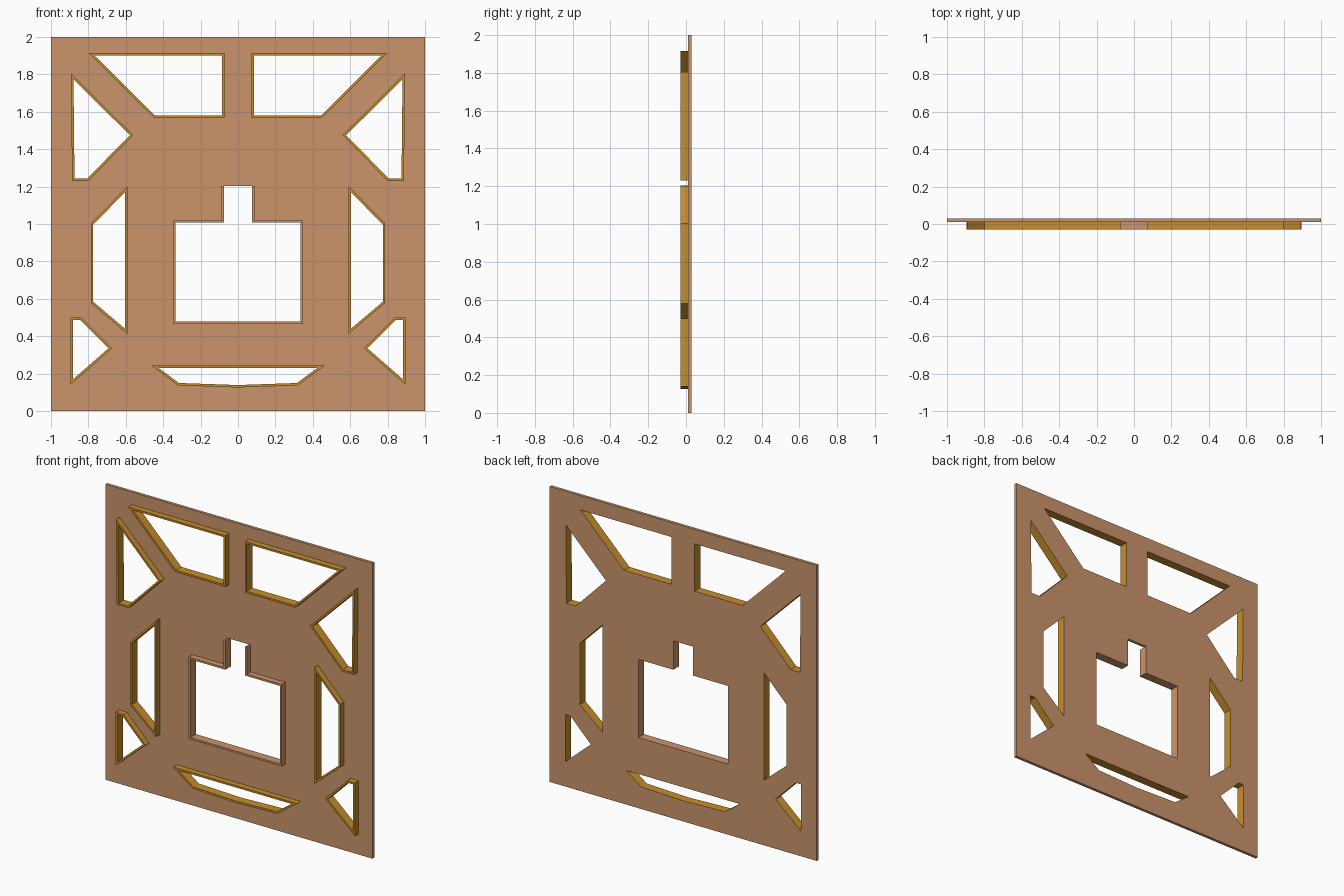
import bpy, bmesh
from mathutils import Vector

if "Cube" in bpy.data.objects:
    bpy.data.objects.remove(bpy.data.objects["Cube"])

FRONT, FACE, BACK = -0.03, 0.01, 0.03
RIM = 0.013


def material(name, rgb):
    m = bpy.data.materials.new(name)
    m.diffuse_color = (*rgb, 1)
    m.use_nodes = True
    m.node_tree.nodes["Principled BSDF"].inputs["Base Color"].default_value = m.diffuse_color
    return m


tan = material("tan_board", (0.60, 0.30, 0.15))
amber = material("amber_trim", (0.58, 0.27, 0.025))


def mirror(pts):
    return [(-x, z) for x, z in reversed(pts)]


def inset(pts, d):
    # mitred inward offset of a closed outline
    p = [Vector(q) for q in pts]
    n = len(p)
    area = sum(p[i - 1].x * p[i].y - p[i].x * p[i - 1].y for i in range(n))
    s = 1 if area > 0 else -1
    out = []
    for i in range(n):
        a = (p[i] - p[i - 1]).normalized()
        b = (p[(i + 1) % n] - p[i]).normalized()
        na, nb = Vector((-a.y, a.x)) * s, Vector((-b.y, b.x)) * s
        q = p[i] + (na + nb) * d / (1 + na.dot(nb))
        out.append((q.x, q.y))
    return out


def finish(bm, name, mats):
    bmesh.ops.recalc_face_normals(bm, faces=bm.faces[:])
    me = bpy.data.meshes.new(name)
    bm.to_mesh(me)
    bm.free()
    for m in mats:
        me.materials.append(m)
    ob = bpy.data.objects.new(name, me)
    bpy.context.collection.objects.link(ob)


def make_rim(name, outer, inner, mat, closed=True):
    bm = bmesh.new()
    rings = [[bm.verts.new((x, y, z)) for x, z in loop]
             for loop, y in ((outer, FRONT), (inner, FRONT), (inner, FACE), (outer, FACE))]
    n = len(outer)
    for i in range(n if closed else n - 1):
        j = (i + 1) % n
        for k in range(4):
            a, b = rings[k], rings[(k + 1) % 4]
            bm.faces.new((a[i], a[j], b[j], b[i]))
    if not closed:
        for i in (0, n - 1):
            bm.faces.new([r[i] for r in rings])
    finish(bm, name, [mat])


# Trimmed openings: left-hand outlines (x, z), mirrored to the right
left_side = {
    "top_window": [(-0.80, 1.915), (-0.073, 1.915), (-0.073, 1.568), (-0.45, 1.568)],
    "upper_corner_window": [(-0.893, 1.805), (-0.56, 1.475), (-0.80, 1.23), (-0.887, 1.23)],
    "side_window": [(-0.592, 1.20), (-0.787, 1.003), (-0.787, 0.578), (-0.592, 0.413)],
    "lower_corner_window": [(-0.896, 0.50), (-0.838, 0.50), (-0.673, 0.335), (-0.896, 0.14)],
}
openings = {}
for name, pts in left_side.items():
    openings["left_" + name] = pts
    openings["right_" + name] = mirror(pts)
openings["bottom_window"] = [(-0.465, 0.244), (0.465, 0.244), (0.32, 0.137),
                             (0.0, 0.126), (-0.32, 0.137)]

loops = [([(-1, 0), (1, 0), (1, 2), (-1, 2)], 0)]
for name, outer in openings.items():
    inner = inset(outer, RIM)
    make_rim(name + "_trim", outer, inner, amber)
    loops.append((inner, 1))

# Central notched opening, trim open at the top of the notch
half = [(-0.087, 1.203), (-0.087, 1.02), (-0.348, 1.02), (-0.348, 0.465)]
outer = half + mirror(half)
inner = inset(outer, RIM)
inner = [(x, 1.203 if z > 1.1 else z) for x, z in inner]
make_rim("central_opening_trim", outer, inner, tan, closed=False)
loops.append((inner, 0))

# Flat board pierced by all openings, cut walls coloured to match the trim
bm = bmesh.new()
sheets = {FACE: [], BACK: []}
for y, rings in sheets.items():
    edges = []
    for pts, _ in loops:
        r = [bm.verts.new((x, y, z)) for x, z in pts]
        edges += [bm.edges.new((r[i - 1], r[i])) for i in range(len(r))]
        rings.append(r)
    bmesh.ops.triangle_fill(bm, edges=edges, use_beauty=True, normal=(0, 1, 0))
for (pts, mat), a, b in zip(loops, sheets[FACE], sheets[BACK]):
    for i in range(len(a)):
        bm.faces.new((a[i - 1], a[i], b[i], b[i - 1])).material_index = mat
finish(bm, "board", [tan, amber])
